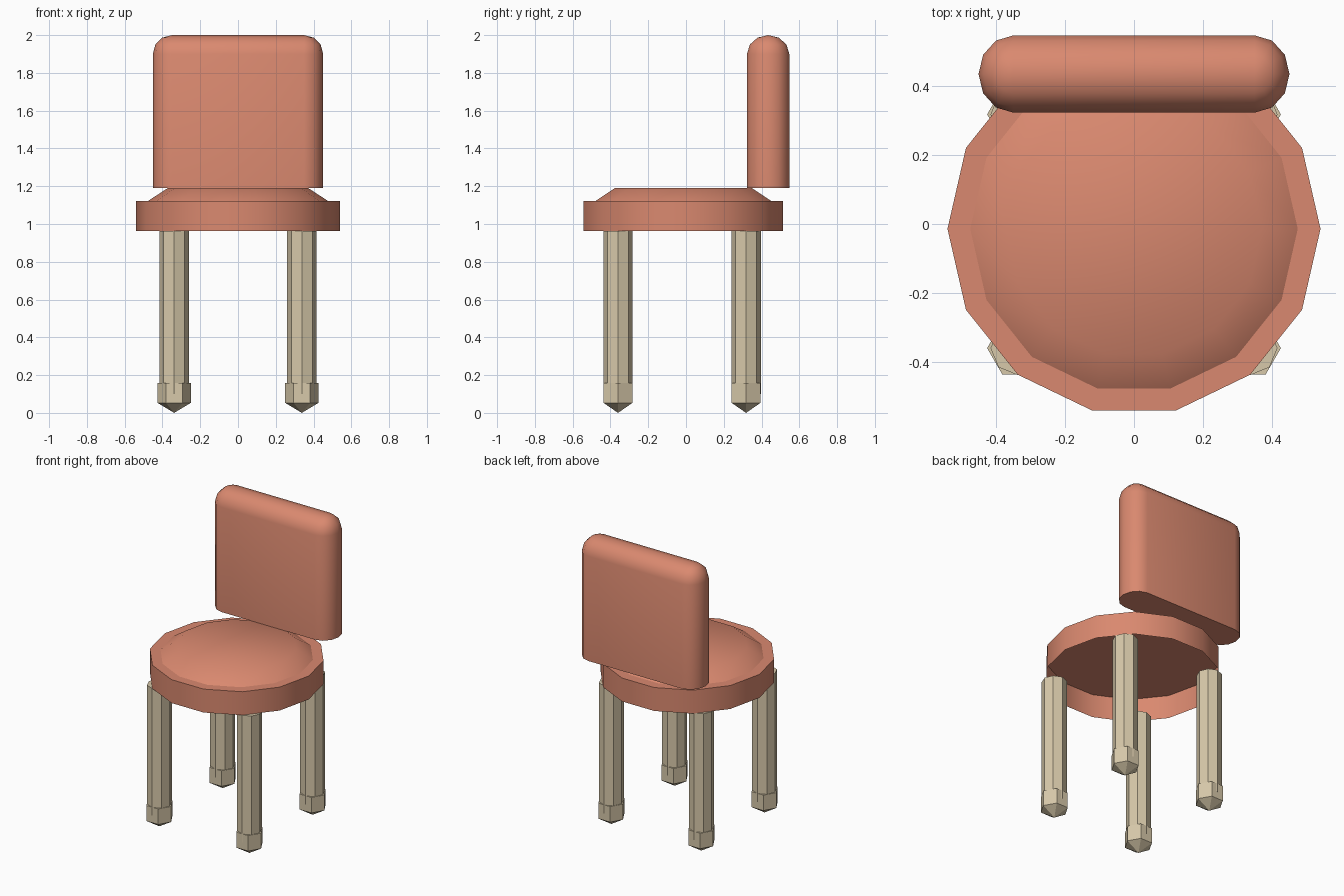
import bpy
import bmesh
from math import sin, cos, pi, radians

cube = bpy.data.objects.get("Cube")
if cube:
    bpy.data.objects.remove(cube, do_unlink=True)


def make_material(name, colour):
    mat = bpy.data.materials.new(name)
    mat.use_nodes = True
    mat.diffuse_color = (*colour, 1)
    mat.node_tree.nodes["Principled BSDF"].inputs["Base Color"].default_value = (*colour, 1)
    return mat


terracotta = make_material("terracotta", (0.70, 0.25, 0.16))
pale_wood = make_material("pale_wood", (0.68, 0.58, 0.40))


def polygon(sides, radius, z, cx=0, cy=0):
    """One horizontal ring with its first corner on +x."""
    return [(cx + radius * cos(2 * pi * i / sides),
             cy + radius * sin(2 * pi * i / sides), z) for i in range(sides)]


def loft(name, rings, mat, bottom=False, top=False, smooth=None):
    """Skin a stack of rings, listed from the bottom up."""
    bm = bmesh.new()
    loops = [[bm.verts.new(p) for p in ring] for ring in rings]
    for low, high in zip(loops, loops[1:]):
        for i in range(len(low)):
            j = (i + 1) % len(low)
            bm.faces.new((low[i], low[j], high[j], high[i]))
    if bottom:
        bm.faces.new(loops[0][::-1])
    if top:
        bm.faces.new(loops[-1])
    bmesh.ops.remove_doubles(bm, verts=bm.verts, dist=1e-5)
    mesh = bpy.data.meshes.new(name)
    bm.to_mesh(mesh)
    bm.free()
    mesh.materials.append(mat)
    obj = bpy.data.objects.new(name, mesh)
    bpy.context.collection.objects.link(obj)
    if smooth:
        bpy.ops.object.select_all(action='DESELECT')
        obj.select_set(True)
        bpy.context.view_layer.objects.active = obj
        bpy.ops.object.shade_smooth_by_angle(angle=radians(smooth))
    return obj


# Seat: a shell open below, with a soft cushion on top
SEAT_Y, SEAT_LOW, SEAT_TOP = -0.014, 0.964, 1.123
loft("seat", [polygon(14, 0.541, z, 0, SEAT_Y) for z in (SEAT_LOW, SEAT_TOP)],
     terracotta, top=True, smooth=35)
loft("seat_cushion", [polygon(14, 0.475, SEAT_TOP, 0, SEAT_Y),
                      polygon(14, 0.372, 1.19, 0, SEAT_Y)],
     terracotta, top=True, smooth=60)


# Backrest: a capsule outline rounded over at the top, flat below
def capsule(scale, z):
    ring = []
    for side, start in ((1, -pi / 2), (-1, pi / 2)):
        for k in range(7):
            a = start + k * pi / 6
            ring.append((side * 0.35 + 0.101 * scale * cos(a),
                         0.435 + 0.112 * scale * sin(a), z))
    return ring


steps = [k * pi / 6 for k in range(4)]
loft("backrest", [capsule(1, 1.19)] + [capsule(cos(t), 1.9 + 0.1 * sin(t)) for t in steps],
     terracotta, bottom=True, smooth=40)

# Legs: octagonal shafts with pointed hexagonal feet
for side, x in (("left", 0.338), ("right", -0.338)):
    for end, y in (("front", -0.36), ("back", 0.318)):
        loft(f"{end}_{side}_leg",
             [polygon(8, 0.078, z, x, y) for z in (0.1, SEAT_LOW)],
             pale_wood, bottom=True, top=True)
        loft(f"{end}_{side}_foot",
             [polygon(6, r, z, x, y) for r, z in ((0, 0), (0.088, 0.053), (0.088, 0.158))],
             pale_wood, top=True)
